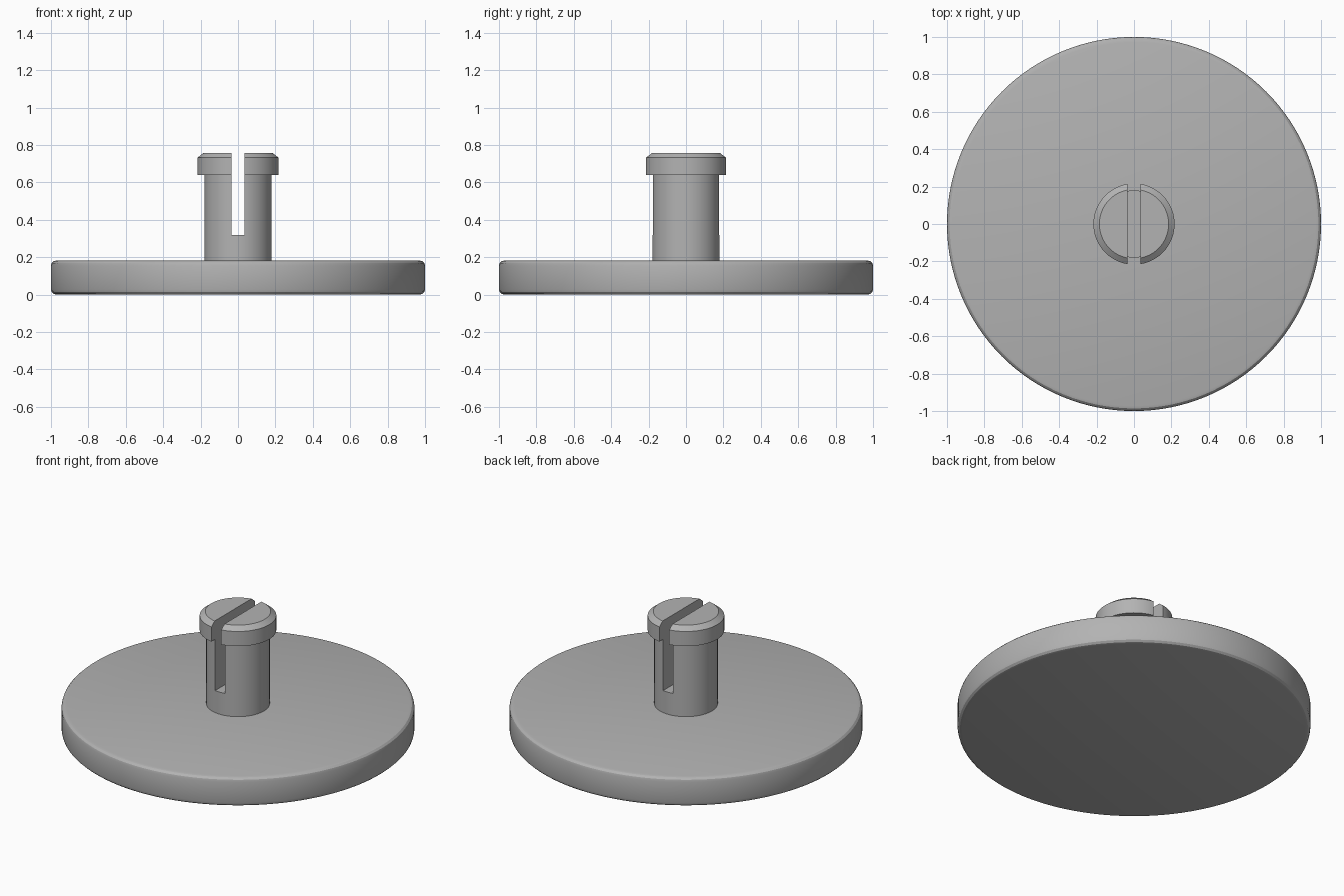
import bpy, bmesh, math

if "Cube" in bpy.data.objects:
    bpy.data.objects.remove(bpy.data.objects["Cube"], do_unlink=True)

grey = bpy.data.materials.new("light_grey")
grey.use_nodes = True
color = (0.45, 0.45, 0.45, 1)
grey.diffuse_color = color
grey.node_tree.nodes["Principled BSDF"].inputs["Base Color"].default_value = color


def lathe(name, profile, sides):
    """Closed solid of revolution from (radius, height) points, bottom to top."""
    bm = bmesh.new()
    rings = []
    for r, z in profile:
        rings.append([bm.verts.new((r * math.cos(2 * math.pi * i / sides),
                                    r * math.sin(2 * math.pi * i / sides), z))
                      for i in range(sides)])
    for low, high in zip(rings, rings[1:]):
        for i in range(sides):
            j = (i + 1) % sides
            bm.faces.new((low[i], low[j], high[j], high[i]))
    bm.faces.new(rings[0][::-1])
    bm.faces.new(rings[-1])
    mesh = bpy.data.meshes.new(name)
    bm.to_mesh(mesh)
    bm.free()
    mesh.materials.append(grey)
    obj = bpy.data.objects.new(name, mesh)
    bpy.context.collection.objects.link(obj)
    return obj


def smooth(obj):
    bpy.ops.object.select_all(action="DESELECT")
    obj.select_set(True)
    bpy.context.view_layer.objects.active = obj
    bpy.ops.object.shade_smooth_by_angle(angle=math.radians(20))


# Round base plate with rounded rims
height, rim, steps = 0.182, 0.028, 3
corner = [(1 - rim + rim * math.sin(a), rim - rim * math.cos(a))
          for a in (math.pi / 2 * k / steps for k in range(steps + 1))]
base = lathe("base_disc", corner + [(r, height - z) for r, z in reversed(corner)], 128)
smooth(base)

# Post with a wider chamfered head
post = lathe("slotted_post", [(0.18, height - 0.005), (0.18, 0.64), (0.217, 0.64),
                              (0.217, 0.732), (0.185, 0.757)], 96)

# Slot cut from front to back through head and post
bpy.ops.mesh.primitive_cube_add(size=1, location=(0, 0, 0.67))
cutter = bpy.context.object
cutter.name = "slot_cutter"
cutter.scale = (0.068, 0.6, 0.7)
cutter.hide_render = True
cutter.data.materials.append(grey)
cut = post.modifiers.new("slot", "BOOLEAN")
cut.operation = "DIFFERENCE"
cut.solver = "EXACT"
cut.object = cutter
bpy.ops.object.select_all(action="DESELECT")
post.select_set(True)
bpy.context.view_layer.objects.active = post
bpy.ops.object.modifier_apply(modifier=cut.name)
bpy.data.objects.remove(cutter, do_unlink=True)
smooth(post)
